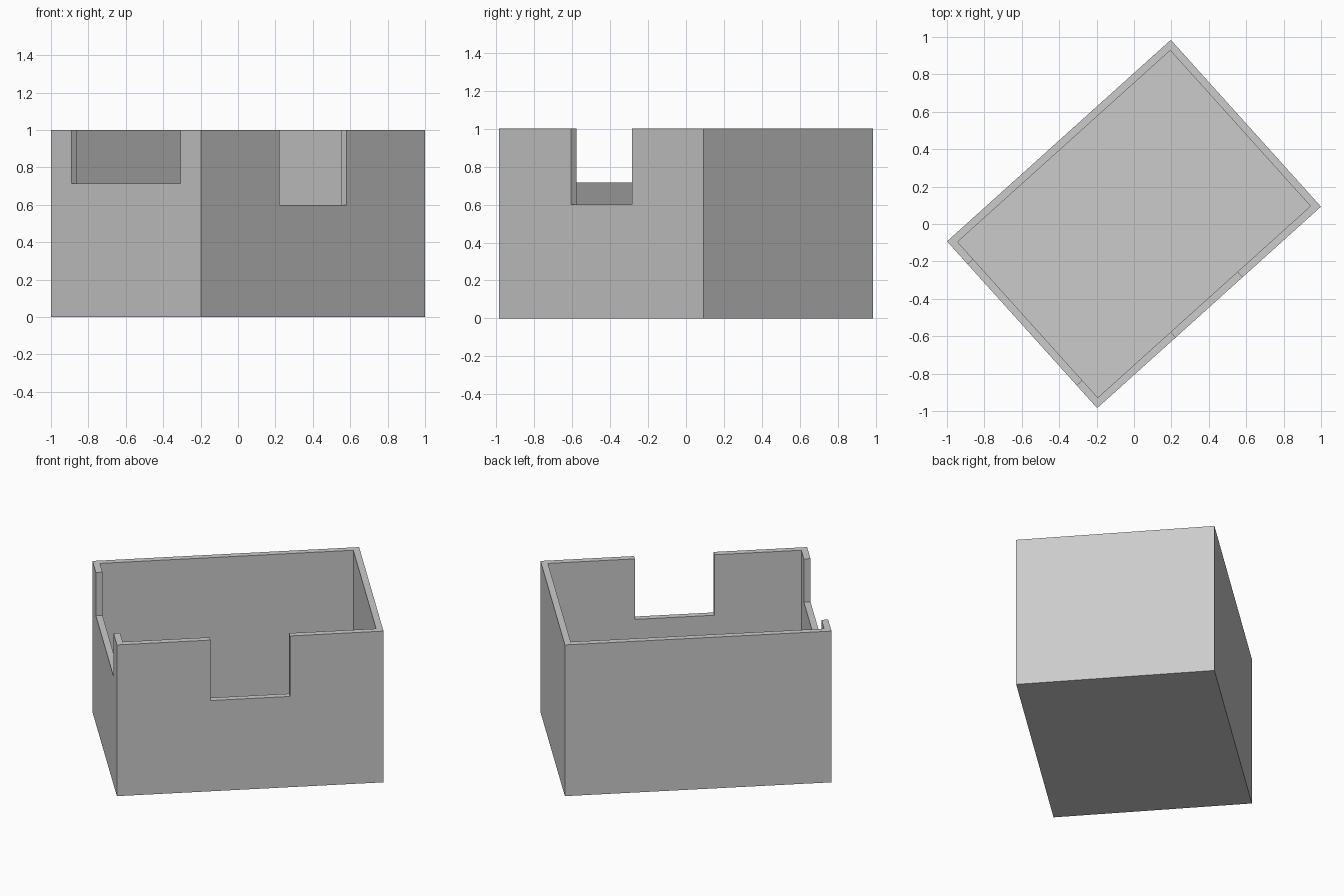
import bpy
import bmesh
from math import radians
from mathutils import Matrix, Vector

if "Cube" in bpy.data.objects:
    bpy.data.objects.remove(bpy.data.objects["Cube"], do_unlink=True)

LENGTH, WIDTH, HEIGHT, WALL = 1.61, 1.2, 1.0, 0.04
TURN = Matrix.Rotation(radians(42), 4, "Z")

grey = bpy.data.materials.new("plain_grey")
grey.use_nodes = True
colour = (0.6, 0.6, 0.6, 1)
grey.diffuse_color = colour
grey.node_tree.nodes["Principled BSDF"].inputs["Base Color"].default_value = colour


def block(name, size, centre):
    """Box of the given size, turned with the whole container."""
    bm = bmesh.new()
    bmesh.ops.create_cube(bm, size=1)
    bmesh.ops.scale(bm, vec=Vector(size), verts=bm.verts)
    bmesh.ops.translate(bm, vec=Vector(centre), verts=bm.verts)
    bmesh.ops.transform(bm, matrix=TURN, verts=bm.verts)
    mesh = bpy.data.meshes.new(name)
    bm.to_mesh(mesh)
    bm.free()
    mesh.materials.append(grey)
    obj = bpy.data.objects.new(name, mesh)
    bpy.context.collection.objects.link(obj)
    return obj


def cut(target, name, size, centre):
    """Subtract a box, then drop the cutter."""
    cutter = block(name, size, centre)
    cutter.hide_render = True
    mod = target.modifiers.new(name, "BOOLEAN")
    mod.operation = "DIFFERENCE"
    mod.solver = "EXACT"
    mod.object = cutter
    bpy.context.view_layer.objects.active = target
    bpy.ops.object.modifier_apply(modifier=mod.name)
    bpy.data.objects.remove(cutter, do_unlink=True)


# Outer body
box = block("open_box", (LENGTH, WIDTH, HEIGHT), (0, 0, HEIGHT / 2))

# Hollow inside, leaving walls and floor
cut(box, "cavity", (LENGTH - 2 * WALL, WIDTH - 2 * WALL, HEIGHT),
    (0, 0, HEIGHT / 2 + WALL))

# Deep notch in the long front wall, wide shallow notch in the short wall
cut(box, "long_wall_notch", (0.48, 0.2, 0.8), (0, -WIDTH / 2, HEIGHT))
cut(box, "short_wall_notch", (0.2, 0.87, 0.57), (-LENGTH / 2, 0, HEIGHT))
